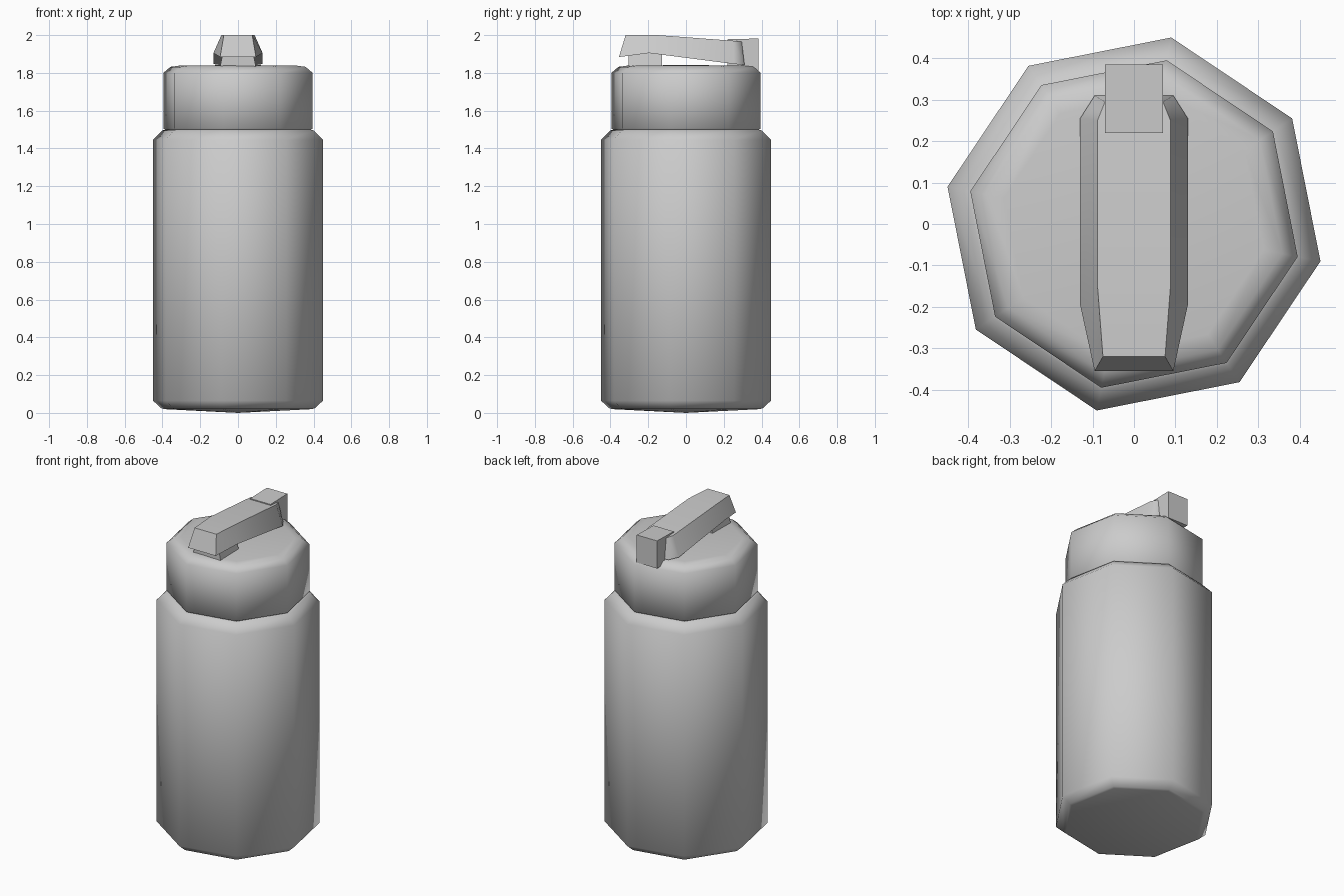
import bpy
import bmesh
from math import cos, sin, pi, radians

if "Cube" in bpy.data.objects:
    bpy.data.objects.remove(bpy.data.objects["Cube"])

SIDES = 8
TURN = radians(-11.3)


def finish(name, bm):
    bmesh.ops.remove_doubles(bm, verts=bm.verts, dist=1e-5)
    bmesh.ops.recalc_face_normals(bm, faces=bm.faces)
    mesh = bpy.data.meshes.new(name)
    bm.to_mesh(mesh)
    bm.free()
    obj = bpy.data.objects.new(name, mesh)
    bpy.context.collection.objects.link(obj)
    bpy.ops.object.select_all(action='DESELECT')
    obj.select_set(True)
    bpy.context.view_layer.objects.active = obj
    bpy.ops.object.shade_smooth_by_angle(angle=radians(60))
    return obj


def loft(bm, rings):
    loops = [[bm.verts.new(p) for p in ring] for ring in rings]
    for a, b in zip(loops, loops[1:]):
        n = len(a)
        for i in range(n):
            bm.faces.new((a[i], a[(i + 1) % n], b[(i + 1) % n], b[i]))
    return loops


def lathe(name, bottom, profile, top):
    """Octagonal turned shell, closed by shallow fans at both ends."""
    bm = bmesh.new()
    rings = [[(r * cos(TURN + 2 * pi * i / SIDES), r * sin(TURN + 2 * pi * i / SIDES), z)
              for i in range(SIDES)] for r, z in profile]
    loops = loft(bm, rings)
    for loop, z in ((loops[0], bottom), (loops[-1], top)):
        tip = bm.verts.new((0, 0, z))
        for i in range(SIDES):
            bm.faces.new((loop[i], loop[(i + 1) % SIDES], tip))
    return finish(name, bm)


def bar(name, stations):
    """Four-sided bar along y; each station gives (y, z, half width) for top and bottom."""
    bm = bmesh.new()
    rings = []
    for (yt, zt, wt), (yb, zb, wb) in stations:
        rings.append([(-wt, yt, zt), (wt, yt, zt), (wb, yb, zb), (-wb, yb, zb)])
    loops = loft(bm, rings)
    bm.faces.new(loops[0])
    bm.faces.new(loops[-1])
    return finish(name, bm)


# Bottle body with chamfered foot and shoulder
lathe("bottle_body", 0.0,
      [(0.40, 0.02), (0.415, 0.025), (0.459, 0.065), (0.459, 1.445), (0.41, 1.495), (0.39, 1.50)], 1.50)

# Lid
lathe("lid", 1.497,
      [(0.39, 1.497), (0.403, 1.505), (0.403, 1.80), (0.365, 1.832), (0.32, 1.838)], 1.842)

# Flip-up spout lever
bar("spout_lever", [
    ((-0.32, 2.0, 0.075), (-0.355, 1.884, 0.095)),
    ((-0.15, 2.0, 0.088), (-0.195, 1.905, 0.13)),
    ((0.25, 1.97, 0.088), (0.255, 1.847, 0.13)),
    ((0.295, 1.965, 0.07), (0.31, 1.842, 0.095)),
])

# Support under the front of the lever
bar("spout_base", [
    ((-0.305, 1.93, 0.075), (-0.305, 1.83, 0.095)),
    ((-0.127, 1.93, 0.075), (-0.127, 1.83, 0.095)),
])

# Hinge block at the back
bar("hinge_block", [
    ((0.22, 1.978, 0.07), (0.22, 1.81, 0.07)),
    ((0.385, 1.982, 0.07), (0.385, 1.81, 0.07)),
])
